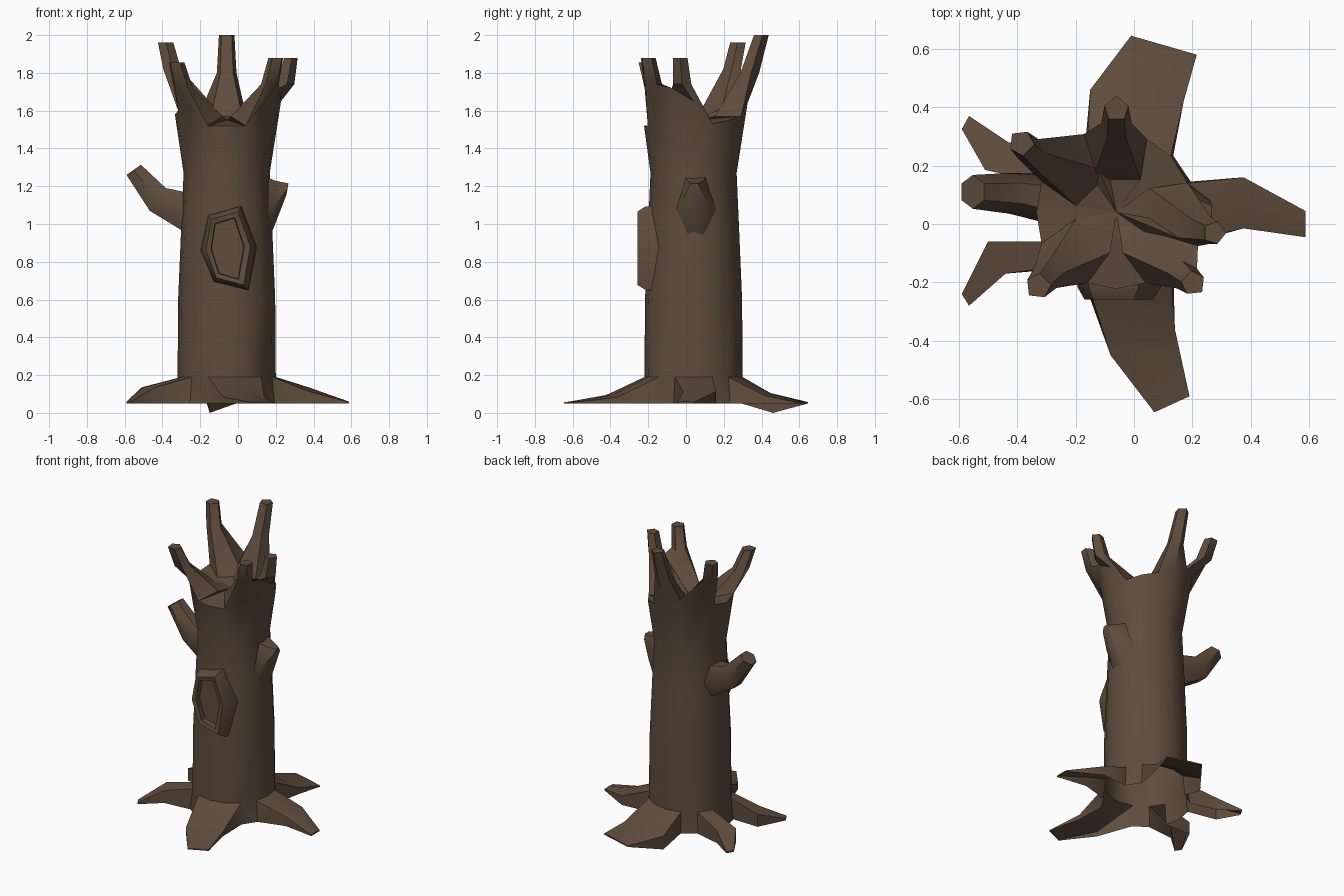
import bpy, bmesh, math
from mathutils import Vector

if "Cube" in bpy.data.objects:
    bpy.data.objects.remove(bpy.data.objects["Cube"])

N, CX, CY = 16, -0.06, 0.04
bark = bpy.data.materials.new("dark_bark_brown")
bark.diffuse_color = (0.115, 0.074, 0.047, 1)
bark.use_nodes = True
bark.node_tree.nodes["Principled BSDF"].inputs["Base Color"].default_value = bark.diffuse_color


def ring_point(i, r, z):
    a = 2 * math.pi * i / N
    return Vector((CX + r * math.cos(a), CY + r * math.sin(a), z))


def bridge(bm, a, b, closed=True):
    n = len(a)
    for i in range(n if closed else n - 1):
        j = (i + 1) % n
        vs = []
        for v in (a[i], a[j], b[j], b[i]):
            if v not in vs:
                vs.append(v)
        if len(vs) > 2:
            bm.faces.new(vs)


def finish(bm, name, angle=38):
    bmesh.ops.recalc_face_normals(bm, faces=bm.faces[:])
    me = bpy.data.meshes.new(name)
    bm.to_mesh(me)
    bm.free()
    me.materials.append(bark)
    ob = bpy.data.objects.new(name, me)
    bpy.context.collection.objects.link(ob)
    bpy.ops.object.select_all(action='DESELECT')
    ob.select_set(True)
    bpy.context.view_layer.objects.active = ob
    bpy.ops.object.shade_smooth_by_angle(angle=math.radians(angle))
    return ob


# Trunk: stacked rings ending in a jagged rim
bm = bmesh.new()
rim_z = [1.65, 1.53, 1.55, 1.57, 1.64, 1.66, 1.68, 1.60,
         1.58, 1.60, 1.63, 1.52, 1.52, 1.52, 1.65, 1.72]
rings = [[bm.verts.new(ring_point(i, r, z)) for i in range(N)]
         for z, r in ((0.19, 0.26), (0.6, 0.257), (1.0, 0.24), (1.27, 0.228))]
rim = [bm.verts.new(ring_point(i, 0.262 + (z - 1.52) * 0.2, z)) for i, z in enumerate(rim_z)]
rings.append(rim)
for a, b in zip(rings, rings[1:]):
    bridge(bm, a, b)

# Broken top branches: each grows from three rim points and two inner points
# rim index: ((mid centre), mid half size, (tip centre), tip half size)
prongs = {
    0: ((0.25, -0.02, 1.74), 0.048, (0.278, -0.03, 1.88), 0.038),
    4: ((-0.06, 0.335, 1.80), 0.052, (-0.06, 0.397, 2.0), 0.041),
    6: ((-0.355, 0.25, 1.82), 0.048, (-0.388, 0.28, 1.96), 0.042),
    10: ((-0.295, -0.175, 1.72), 0.052, (-0.33, -0.215, 1.855), 0.042),
    14: ((0.175, -0.18, 1.74), 0.048, (0.205, -0.205, 1.88), 0.04),
}
cap = []
for i in range(N):
    if i not in prongs:
        cap.append(rim[i])
        continue
    c1, s1, c2, s2 = prongs[i]
    lo, hi = rim[i - 1], rim[(i + 1) % N]
    inner = [bm.verts.new(ring_point(i + k, 0.14, 1.57)) for k in (-1.6, 1.6)]
    cap += inner
    rows = [[lo, rim[i], hi, inner[1], inner[0]]]
    a = 2 * math.pi * i / N
    d = Vector((math.cos(a), math.sin(a), 0))
    t = Vector((-d.y, d.x, 0))
    for c, s in ((c1, s1), (c2, s2)):
        rows.append([bm.verts.new(Vector(c) + t * u * s + d * v * s) for u, v in
                     ((-1, 0.2), (0, 1), (1, 0.2), (0.65, -0.9), (-0.65, -0.9))])
    bridge(bm, rows[0], rows[1])
    bridge(bm, rows[1], rows[2])
    bm.faces.new(rows[2])

# Hollow top floor between the branches
mid = bm.verts.new((CX, CY, 1.55))
for i in range(len(cap)):
    bm.faces.new((cap[i], cap[(i + 1) % len(cap)], mid))

# Roots: open-bottomed, flat-topped runs from the foot of the trunk
# (first column, column count, [(start xy, end xy, top z, end ground z)])
roots = [
    (15, 3, [((0.375, -0.015), (0.375, 0.16), 0.135, 0.05), ((0.587, -0.045), (0.587, 0.045), 0.06, 0.05)]),
    (2, 4, [((0.17, 0.42), (-0.15, 0.46), 0.105, 0.0), ((0.215, 0.58), (-0.01, 0.645), 0.06, 0.05)]),
    (6, 2, [((-0.43, 0.28), (-0.51, 0.185), 0.135, 0.05), ((-0.565, 0.37), (-0.59, 0.325), 0.06, 0.05)]),
    (9, 2, [((-0.50, -0.06), (-0.44, -0.17), 0.135, 0.05), ((-0.59, -0.24), (-0.565, -0.28), 0.06, 0.05)]),
    (11, 4, [((-0.08, -0.45), (0.14, -0.36), 0.095, 0.05), ((0.07, -0.645), (0.19, -0.59), 0.058, 0.05)]),
]
foot = rings[0]
hidden_cols, root_edges = set(), set()
for k, n, _ in roots:
    hidden_cols |= {(k + j) % N for j in range(1, n - 1)}
    root_edges |= {(k + j) % N for j in range(n - 1)}
ground = {i: bm.verts.new(ring_point(i, 0.275, 0.05)) for i in range(N) if i not in hidden_cols}
for i in range(N):
    j = (i + 1) % N
    if i not in root_edges:
        bm.faces.new((foot[i], foot[j], ground[j], ground[i]))
for k, n, secs in roots:
    cols = [(k + j) % N for j in range(n)]
    row = [ground[cols[0]]] + [foot[c] for c in cols] + [ground[cols[-1]]]
    for (x0, y0), (x1, y1), top, low in secs:
        new = [bm.verts.new((x0, y0, 0.05))]
        for j in range(n):
            f = j / (n - 1)
            edge = 0.75 if n > 2 and j in (0, n - 1) else 1
            new.append(bm.verts.new((x0 + (x1 - x0) * f, y0 + (y1 - y0) * f,
                                     0.05 + (top - 0.05) * edge)))
        new.append(bm.verts.new((x1, y1, low)))
        bridge(bm, row, new, closed=False)
        row = new
    bm.faces.new(row)
finish(bm, "trunk_with_roots_and_prongs")


def limb(name, secs, sides=6):
    """Tube through (centre, half width in y, half width across, tilt) sections."""
    bm = bmesh.new()
    rows = []
    for (x, y, z), wy, wn, tilt in secs:
        t = math.radians(tilt)
        row = []
        for i in range(sides):
            a = 2 * math.pi * i / sides
            n = wn * math.sin(a)
            row.append(bm.verts.new((x + n * math.cos(t), y + wy * math.cos(a), z + n * math.sin(t))))
        rows.append(row)
    for a, b in zip(rows, rows[1:]):
        bridge(bm, a, b)
    bm.faces.new(rows[-1])
    finish(bm, name, 50)


# Left side branch and right side stub
limb("left_branch", [((-0.25, 0.08, 1.05), 0.09, 0.13, 90),
                     ((-0.425, 0.105, 1.13), 0.07, 0.085, 55),
                     ((-0.552, 0.11, 1.287), 0.058, 0.054, 35)])
limb("right_stub", [((0.12, 0.05, 1.07), 0.12, 0.22, 90),
                    ((0.19, 0.05, 1.09), 0.085, 0.16, 85),
                    ((0.262, 0.045, 1.185), 0.035, 0.035, 80)])

# Knot hole: raised uneven rim around a sunken floor
outer = [(-0.16, 1.05), (0.02, 1.10), (0.10, 0.88), (0.06, 0.645), (-0.13, 0.69), (-0.20, 0.86)]
hole = [(-0.12, 1.0), (-0.02, 1.03), (0.03, 0.88), (0.0, 0.71), (-0.10, 0.74), (-0.14, 0.87)]
bm = bmesh.new()
rows = []
for f, y in ((0, -0.12), (0.1, -0.215), (0.5, -0.258), (0.95, -0.25), (1, -0.215)):
    rows.append([bm.verts.new((p[0] + (q[0] - p[0]) * f, y, p[1] + (q[1] - p[1]) * f))
                 for p, q in zip(outer, hole)])
for a, b in zip(rows, rows[1:]):
    bridge(bm, a, b)
bm.faces.new(rows[-1])
finish(bm, "knot_hole", 50)
